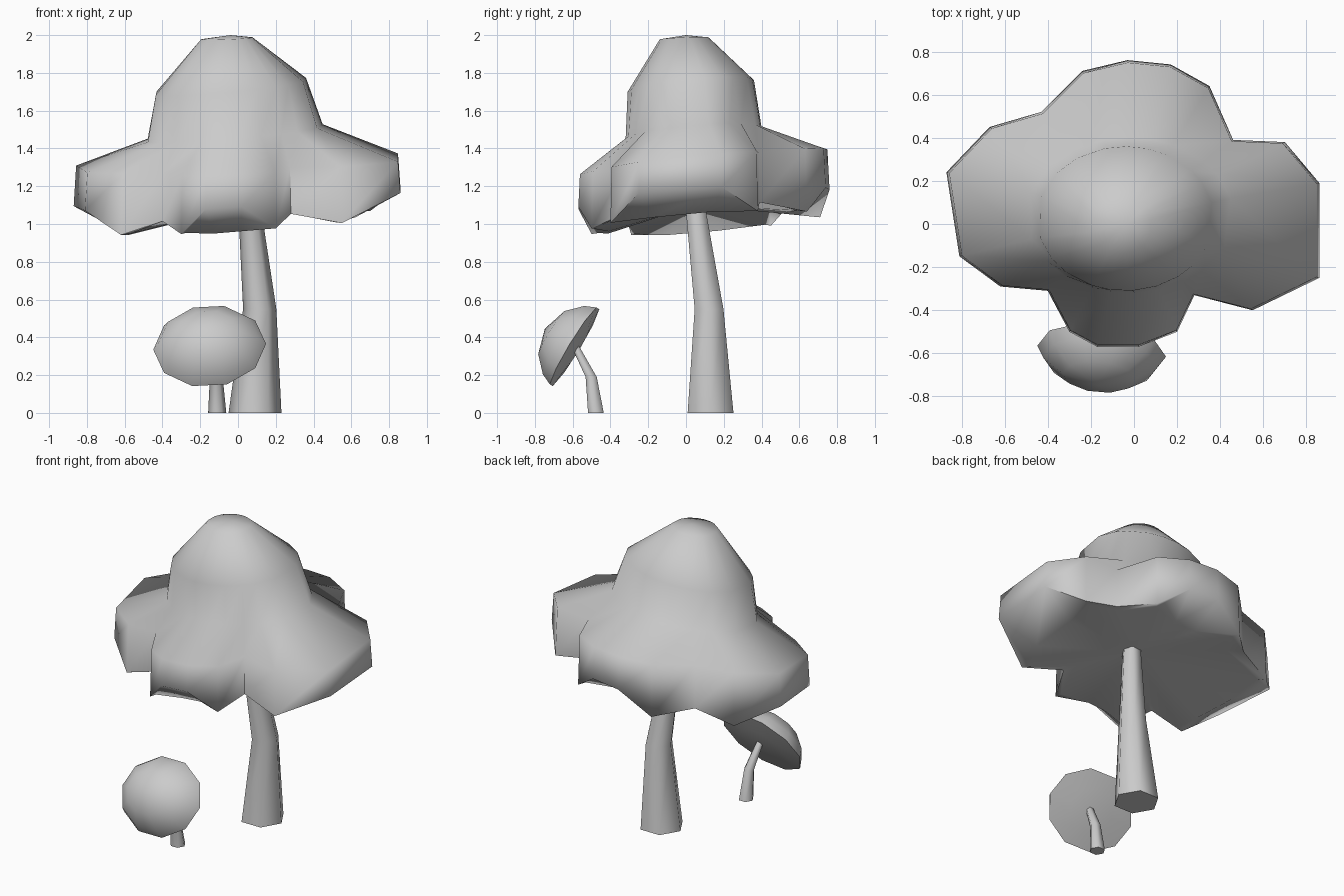
import bpy, bmesh, math
from mathutils import Vector

cube = bpy.data.objects.get("Cube")
if cube:
    bpy.data.objects.remove(cube, do_unlink=True)

# One plain grey clay material
clay = bpy.data.materials.new("light_grey")
clay.use_nodes = True
GREY = (0.6, 0.6, 0.6, 1)
clay.diffuse_color = GREY
clay.node_tree.nodes["Principled BSDF"].inputs["Base Color"].default_value = GREY


def loft(name, rings, start, end):
    """Skin a stack of rings, closing both ends with a fan to a centre point."""
    bm = bmesh.new()
    loops = [[bm.verts.new(p) for p in ring] for ring in rings]
    n = len(loops[0])
    for a, b in zip(loops, loops[1:]):
        for i in range(n):
            j = (i + 1) % n
            bm.faces.new((a[i], a[j], b[j], b[i]))
    for loop, tip in ((loops[0], start), (loops[-1], end)):
        v = bm.verts.new(tip)
        for i in range(n):
            bm.faces.new((loop[i], loop[(i + 1) % n], v))
    bmesh.ops.recalc_face_normals(bm, faces=bm.faces)
    mesh = bpy.data.meshes.new(name)
    bm.to_mesh(mesh)
    bm.free()
    mesh.materials.append(clay)
    obj = bpy.data.objects.new(name, mesh)
    bpy.context.collection.objects.link(obj)
    bpy.ops.object.select_all(action='DESELECT')
    obj.select_set(True)
    bpy.context.view_layer.objects.active = obj
    bpy.ops.object.shade_smooth_by_angle(angle=math.radians(75))
    return obj


def stem(name, path, sides=6):
    """Bent tapering stem: path holds (x, y, z, radius)."""
    rings = []
    for x, y, z, r in path:
        angles = [math.tau * i / sides for i in range(sides)]
        rings.append([(x + r * math.cos(a), y + r * math.sin(a), z) for a in angles])
    loft(name, rings, path[0][:3], path[-1][:3])


# Large cap: four-lobed outline, each lobe is tip, tip, corner, valley, corner
OUTLINE = [(-.87, .24), (-.81, -.15), (-.62, -.29), (-.40, -.31), (-.30, -.50),
           (-.17, -.57), (.02, -.57), (.20, -.50), (.28, -.33), (.55, -.40),
           (.86, -.25), (.86, .19), (.70, .38), (.46, .39), (.35, .64),
           (.17, .74), (-.03, .76), (-.24, .71), (-.43, .52), (-.67, .45)]
KINDS = "TTCVC" * 4
UNDER_SCALE = {"T": .72, "C": .93, "V": .85}
UNDER_LIFT = {"T": .0, "C": .005, "V": .08}
RIM_LIFT = {"T": .13, "C": .0, "V": .06}

under, rim, shoulder = [], [], []
for (x, y), kind in zip(OUTLINE, KINDS):
    low = 1.0 + .06 * x + .07 * y
    s = UNDER_SCALE[kind]
    under.append((x * s, y * s, low + UNDER_LIFT[kind]))
    rim.append((x, y, low + RIM_LIFT[kind]))
    shoulder.append((x * .985, y * .985, 1.32 + .04 * x + .1 * y))


def dome_ring(cx, cy, rx, ry, z, tilt):
    """Tilted ellipse whose points line up with the lobed outline."""
    ring = []
    for x, y in OUTLINE:
        a = math.atan2((y - cy) / ry, (x - cx) / rx)
        px, py = cx + rx * math.cos(a), cy + ry * math.sin(a)
        ring.append((px, py, z + tilt * (px + py)))
    return ring


loft("large_cap", [under, rim, shoulder,
                   dome_ring(-.02, .04, .48, .36, 1.48, .085),
                   dome_ring(-.04, .025, .41, .335, 1.73, .095),
                   dome_ring(-.06, -.01, .14, .13, 1.985, .04)],
     (.05, .05, 1.1), (-.04, 0, 2.0))

# Large stem
stem("large_stem", [(.09, .13, 0, .14), (.115, .122, .55, .088),
                    (.065, .055, 1.05, .062), (.05, .04, 1.2, .055)])

# Small cap: tilted shallow dome facing forward and up
centre = Vector((-.15, -.59, .35))
axis = Vector((-.1, -.857, .52)).normalized()
up = (Vector((0, .52, .857)) - axis * axis.dot(Vector((0, .52, .857)))).normalized()
side = up.cross(axis)
profile = [(.5, -.015), (1, 0), (.89, .06), (.56, .14)]
cap_rings = []
for s, h in profile:
    angles = [math.tau * i / 10 for i in range(10)]
    cap_rings.append([centre + axis * h + side * (.3 * s * math.cos(a))
                      + up * (.25 * s * math.sin(a)) for a in angles])
loft("small_cap", cap_rings, centre - axis * .02, centre + axis * .185)

# Small stem
stem("small_stem", [(-.11, -.477, 0, .048), (-.115, -.502, .19, .034),
                    (-.14, -.585, .35, .024), (-.14, -.61, .38, .02)])
